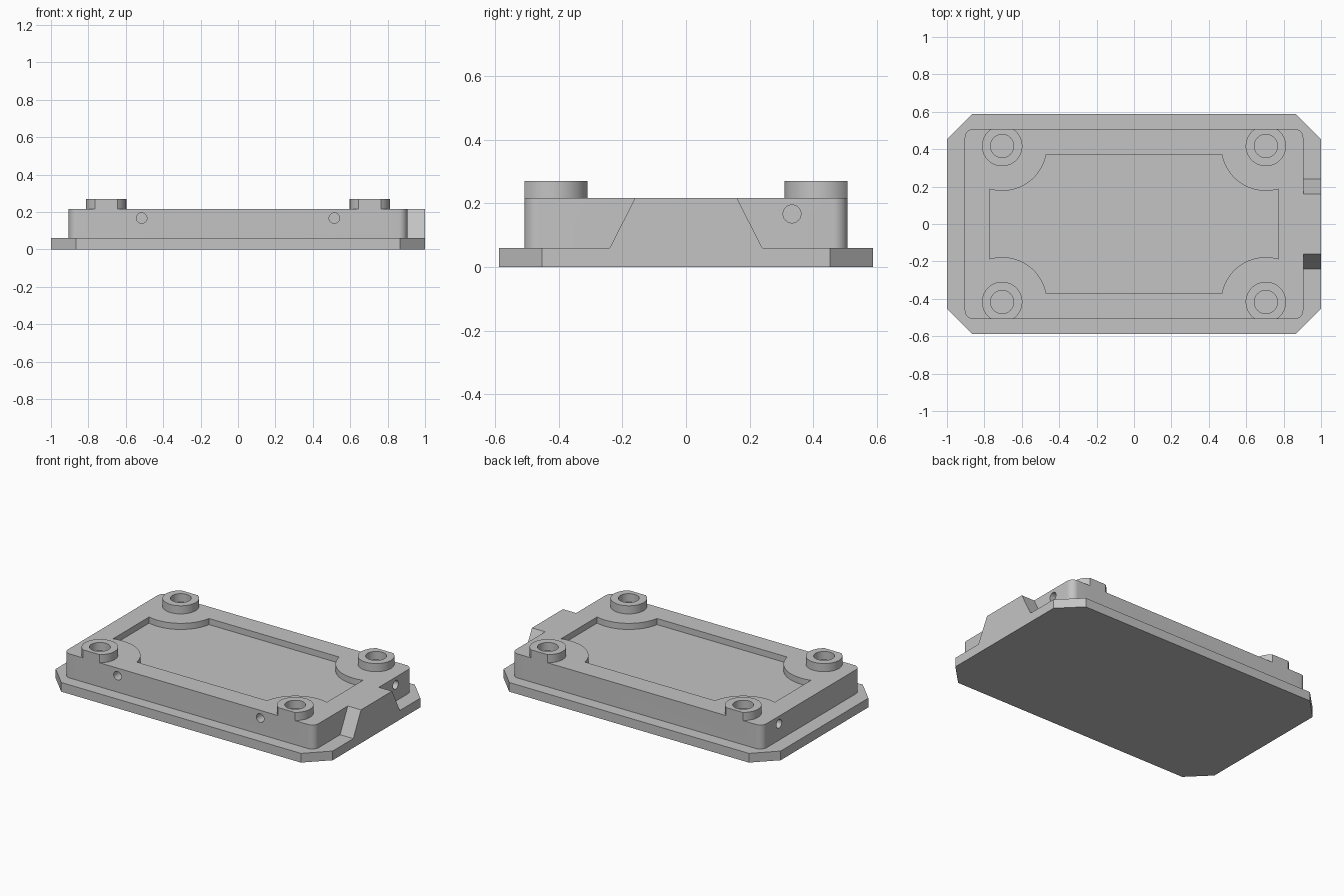
import bpy, bmesh, math
from mathutils import Matrix, Vector

if "Cube" in bpy.data.objects:
    bpy.data.objects.remove(bpy.data.objects["Cube"])

TOP, BASE_H, BOSS_H = 0.217, 0.06, 0.27
BODY_X, BODY_Y = 0.905, 0.507
BOSS = (0.705, 0.417)

grey = bpy.data.materials.new("light grey")
grey.diffuse_color = (0.55, 0.55, 0.55, 1)
grey.use_nodes = True
grey.node_tree.nodes["Principled BSDF"].inputs["Base Color"].default_value = grey.diffuse_color


def prism(name, outline, low, high, matrix=Matrix()):
    """Extrude a 2D outline from low to high along local z."""
    bm = bmesh.new()
    face = bm.faces.new([bm.verts.new((x, y, low)) for x, y in outline])
    new = bmesh.ops.extrude_face_region(bm, geom=[face])["geom"]
    verts = [v for v in new if isinstance(v, bmesh.types.BMVert)]
    bmesh.ops.translate(bm, verts=verts, vec=(0, 0, high - low))
    bmesh.ops.transform(bm, verts=bm.verts, matrix=matrix)
    bmesh.ops.recalc_face_normals(bm, faces=bm.faces)
    mesh = bpy.data.meshes.new(name)
    bm.to_mesh(mesh)
    bm.free()
    mesh.materials.append(grey)
    obj = bpy.data.objects.new(name, mesh)
    bpy.context.collection.objects.link(obj)
    return obj


def arc(cx, cy, r, start, end, n):
    return [(cx + r * math.cos(a), cy + r * math.sin(a))
            for a in (start + (end - start) * i / n for i in range(n + 1))]


def circle(cx, cy, r, n=48):
    return arc(cx, cy, r, 0, 2 * math.pi, n)[:-1]


def four_corners(quarter):
    """Mirror a counter-clockwise quarter outline into all quadrants."""
    return (quarter + [(-x, y) for x, y in reversed(quarter)]
            + [(-x, -y) for x, y in quarter]
            + [(x, -y) for x, y in reversed(quarter)])


def combine(target, tool, operation):
    mod = target.modifiers.new("combine", 'BOOLEAN')
    mod.operation, mod.solver, mod.object = operation, 'EXACT', tool
    bpy.context.view_layer.objects.active = target
    bpy.ops.object.modifier_apply(modifier=mod.name)
    bpy.data.objects.remove(tool)


# Chamfered base plate and rounded body
cover = prism("enclosure_lid", four_corners([(1, 0.452), (0.865, 0.587)]), 0, BASE_H)
r = 0.045
body = prism("body", four_corners(arc(BODY_X - r, BODY_Y - r, r, 0, math.pi / 2, 10)),
             0.02, TOP)
combine(cover, body, 'UNION')

# Sloped tab on the right end: local x -> world y, local y -> world z
along_x = Matrix(((0, 0, 1, 0), (1, 0, 0, 0), (0, 1, 0, 0), (0, 0, 0, 1)))
tab = prism("tab", [(-0.24, BASE_H), (-0.24, 0.03), (0.24, 0.03), (0.24, BASE_H),
                    (0.16, TOP), (-0.16, TOP)], 0.8, 1, along_x)
combine(cover, tab, 'UNION')

# Screw bosses, trimmed flush with the long sides
corners = [(sx * BOSS[0], sy * BOSS[1]) for sx in (-1, 1) for sy in (-1, 1)]
for cx, cy in corners:
    half = math.acos((BODY_Y - BOSS[1]) / 0.108)
    mid = math.copysign(math.pi / 2, cy)
    outline = arc(cx, cy, 0.108, mid + half, mid + 2 * math.pi - half, 48)
    combine(cover, prism("boss", outline, 0.12, BOSS_H), 'UNION')
for cx, cy in corners:
    combine(cover, prism("boss_hole", circle(cx, cy, 0.062), TOP, 0.4), 'DIFFERENCE')

# Shallow pocket, scooped around each boss
R, px, py = 0.24, 0.772, 0.372
a0 = -math.acos((px - BOSS[0]) / R)
a1 = -math.pi + math.asin((BOSS[1] - py) / R)
pocket = prism("pocket", four_corners(arc(*BOSS, R, a0, a1, 20)), TOP - 0.04, 0.4)
combine(cover, pocket, 'DIFFERENCE')

# Small blind holes: two in the front, one in each end
depth = 0.06
for pos, axis in (((-0.515, -BODY_Y, 0.167), (0, 1, 0)),
                  ((0.515, -BODY_Y, 0.167), (0, 1, 0)),
                  ((-BODY_X, 0.333, 0.167), (1, 0, 0)),
                  ((BODY_X, 0.333, 0.167), (-1, 0, 0))):
    turn = Vector(axis).to_track_quat('Z', 'Y').to_matrix().to_4x4()
    hole = prism("side_hole", circle(0, 0, 0.028, 32), -0.05, depth,
                 Matrix.Translation(pos) @ turn)
    combine(cover, hole, 'DIFFERENCE')

# Smooth the curved walls, keep edges crisp
bpy.ops.object.select_all(action='DESELECT')
cover.select_set(True)
bpy.context.view_layer.objects.active = cover
bpy.ops.object.shade_smooth_by_angle(angle=math.radians(25))
